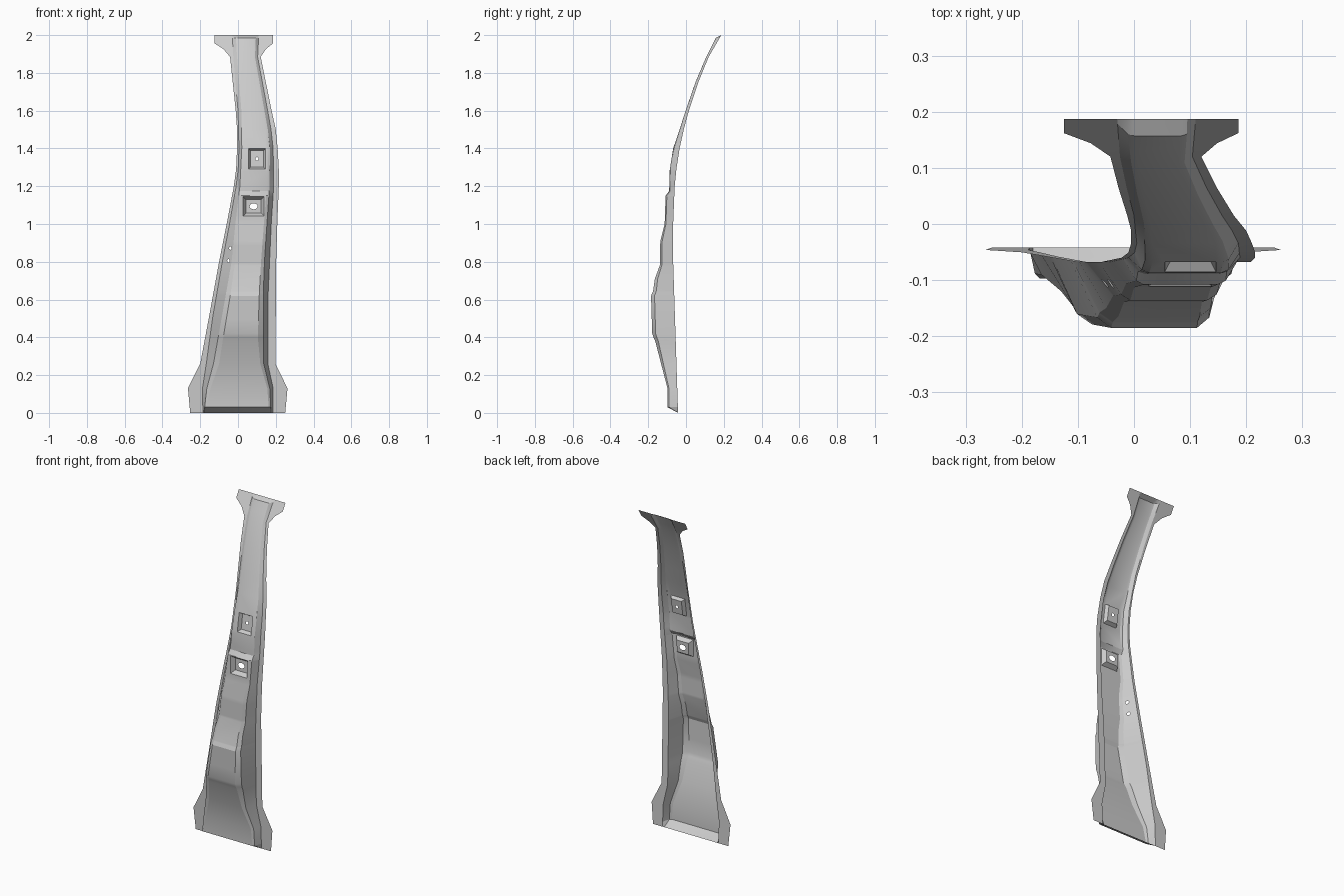
import bpy, bmesh, math
from mathutils import Vector

if "Cube" in bpy.data.objects:
    bpy.data.objects.remove(bpy.data.objects["Cube"])


def lerp_table(table, z):
    """Piecewise linear lookup of y or x by height."""
    for (a, va), (b, vb) in zip(table, table[1:]):
        if z <= b:
            return va + (vb - va) * (z - a) / (b - a)
    return table[-1][1]


# Outline of the flanges, seen from the front
EDGE_L = [(0, -.253), (.13, -.265), (.26, -.2), (.5, -.155), (.8, -.1), (1, -.06), (1.2, -.022),
          (1.29, -.01), (1.4, -.005), (1.5, -.005), (1.6, -.012), (1.885, -.042),
          (1.926, -.077), (1.957, -.125), (2, -.125)]
EDGE_R = [(0, .25), (.13, .262), (.26, .198), (.8, .202), (1, .208), (1.2, .216), (1.29, .216),
          (1.4, .21), (1.5, .2), (1.6, .178), (1.885, .12), (1.926, .148), (1.957, .186), (2, .186)]
# Fold lines of the raised channel: wall foot, shoulder, crest
BASE_L = [(0, -.186), (.13, -.188), (.26, -.168), (.5, -.135), (.8, -.083), (1, -.045), (1.2, -.01),
          (1.29, .001), (1.4, .005), (1.6, .0), (1.885, -.025), (2, -.03)]
SHLD_L = [(0, -.18), (.13, -.165), (.26, -.13), (.4, -.105), (.64, -.062), (.8, -.034), (1, -.014),
          (1.2, .01), (1.4, .02), (1.6, .018), (1.885, -.005), (2, -.012)]
CRST_L = [(0, -.175), (.13, -.145), (.26, -.1), (.4, -.078), (.64, -.038), (.8, -.015), (1, .0),
          (1.2, .023), (1.4, .033), (1.6, .03), (1.885, .008), (2, .0)]
CRST_R = [(0, .165), (.13, .155), (.26, .118), (.4, .105), (.64, .113), (.8, .122), (1, .137),
          (1.2, .153), (1.4, .158), (1.5, .146), (1.6, .128), (1.885, .079), (2, .085)]
SHLD_R = [(0, .175), (.13, .168), (.26, .136), (.64, .134), (.8, .14), (1, .153),
          (1.2, .167), (1.4, .169), (1.5, .158), (1.6, .14), (1.885, .09), (2, .095)]
BASE_R = [(0, .186), (.13, .186), (.26, .158), (.64, .16), (1, .176), (1.2, .189),
          (1.4, .186), (1.5, .175), (1.6, .157), (1.885, .104), (2, .11)]
# Depth of the flange plane and of the crest, seen from the side
FLANGE_Y = [(0, -.042), (.4, -.055), (.8, -.068), (1, -.068), (1.2, -.06), (1.3, -.05), (1.4, -.034),
            (1.5, -.012), (1.6, .015), (1.75, .065), (1.885, .12), (2, .187)]
CREST_Y = [(0, -.042), (.03, -.097), (.13, -.098), (.38, -.163), (.4, -.172), (.42, -.179), (.62, -.185),
           (.645, -.174), (.71, -.165), (.78, -.139), (.91, -.136), (1, -.113), (1.15, -.108),
           (1.175, -.089), (1.28, -.087), (1.4, -.068), (1.5, -.034), (1.6, -.002),
           (1.75, .05), (1.885, .107), (1.985, .157), (2, .187)]
COLUMNS = [(EDGE_L, 0), (BASE_L, 0), (SHLD_L, .85), (CRST_L, 1), (CRST_R, 1), (SHLD_R, .85), (BASE_R, 0), (EDGE_R, 0)]

# x0, x1, z0, z1, rim inset, recess depth, hole radius in x, in z
POCKETS = [(.055, .146, 1.29, 1.4, .011, .02, .008, .009),
           (.027, .138, 1.042, 1.145, .016, .024, .021, .016)]
SLOTS = [(-.05, -.032, .86, .885, 0, 0, .006, .009),
         (-.06, -.042, .793, .818, 0, 0, .006, .009)]

rows = {z for t in (EDGE_L, EDGE_R, CRST_L, FLANGE_Y, CREST_Y) for z, _ in t}
rows = {z for z in rows if not any(c[2] < z < c[3] for c in POCKETS + SLOTS)}
rows |= {z for c in POCKETS + SLOTS for z in c[2:4]}
rows = sorted(rows)

# Lofted pillar skin
bm = bmesh.new()
strip = bm.faces.layers.int.new("strip")
grid = []
for z in rows:
    yf, yc = lerp_table(FLANGE_Y, z), lerp_table(CREST_Y, z)
    grid.append([bm.verts.new((lerp_table(t, z), yf + (yc - yf) * k, z)) for t, k in COLUMNS])
for lo, hi in zip(grid, grid[1:]):
    for j in range(7):
        f = bm.faces.new((lo[j], lo[j + 1], hi[j + 1], hi[j]))
        f[strip] = j


def inside(f, s, z0, z1, x0=-9, x1=9):
    c = f.calc_center_median()
    return f[strip] == s and z0 < c.z < z1 and x0 < c.x < x1


def recess(s, x0, x1, z0, z1, inset, depth, rx, rz, n=16):
    """Cut a rectangle into strip s, sink a floor and pierce it with a round hole."""
    for x in (x0, x1):
        fs = [f for f in bm.faces if inside(f, s, z0, z1)]
        geom = fs + list({e for f in fs for e in f.edges}) + list({v for f in fs for v in f.verts})
        bmesh.ops.bisect_plane(bm, geom=geom, plane_co=(x, 0, 0), plane_no=(1, 0, 0), dist=1e-5)
    for f in [f for f in bm.faces if inside(f, s, z0, z1, x0, x1)]:
        vs = list(f.verts)
        cx, cz = (x0 + x1) / 2, (z0 + z1) / 2
        rim = [min(vs, key=lambda v: (v.co.x - a) ** 2 + (v.co.z - b) ** 2)
               for a, b in ((x0, z0), (x1, z0), (x1, z1), (x0, z1))]
        bm.faces.remove(f)

        def on_rim(x, z):
            u, w = (x - x0) / (x1 - x0), (z - z0) / (z1 - z0)
            a, b, c, d = (v.co.y for v in rim)
            return (a * (1 - u) + b * u) * (1 - w) + (d * (1 - u) + c * u) * w

        floor = rim
        if depth:
            floor = []
            for v in rim:
                x = v.co.x + math.copysign(inset, cx - v.co.x)
                z = v.co.z + math.copysign(inset, cz - v.co.z)
                floor.append(bm.verts.new((x, on_rim(x, z) + depth, z)))
            for i in range(4):
                k = (i + 1) % 4
                bm.faces.new((rim[i], rim[k], floor[k], floor[i]))
        ring = []
        for i in range(n):
            a = math.pi + i * math.tau / n
            x, z = cx + rx * math.cos(a), cz + rz * math.sin(a)
            ring.append(bm.verts.new((x, on_rim(x, z) + depth, z)))
        q = n // 4
        for i in range(4):
            for k in range(i * q, i * q + q):
                bm.faces.new((floor[i], ring[(k + 1) % n], ring[k]))
            bm.faces.new((floor[i], floor[(i + 1) % 4], ring[(i + 1) * q % n]))


# Recessed mounting pockets on the crest, slots in the left wall
for c in POCKETS:
    recess(3, *c)
for c in SLOTS:
    recess(1, *c)

mesh = bpy.data.meshes.new("pillar_panel")
bm.to_mesh(mesh)
bm.free()
panel = bpy.data.objects.new("pillar_panel", mesh)
bpy.context.collection.objects.link(panel)
bpy.context.view_layer.objects.active = panel
panel.select_set(True)
bpy.ops.object.shade_smooth_by_angle(angle=math.radians(20))
